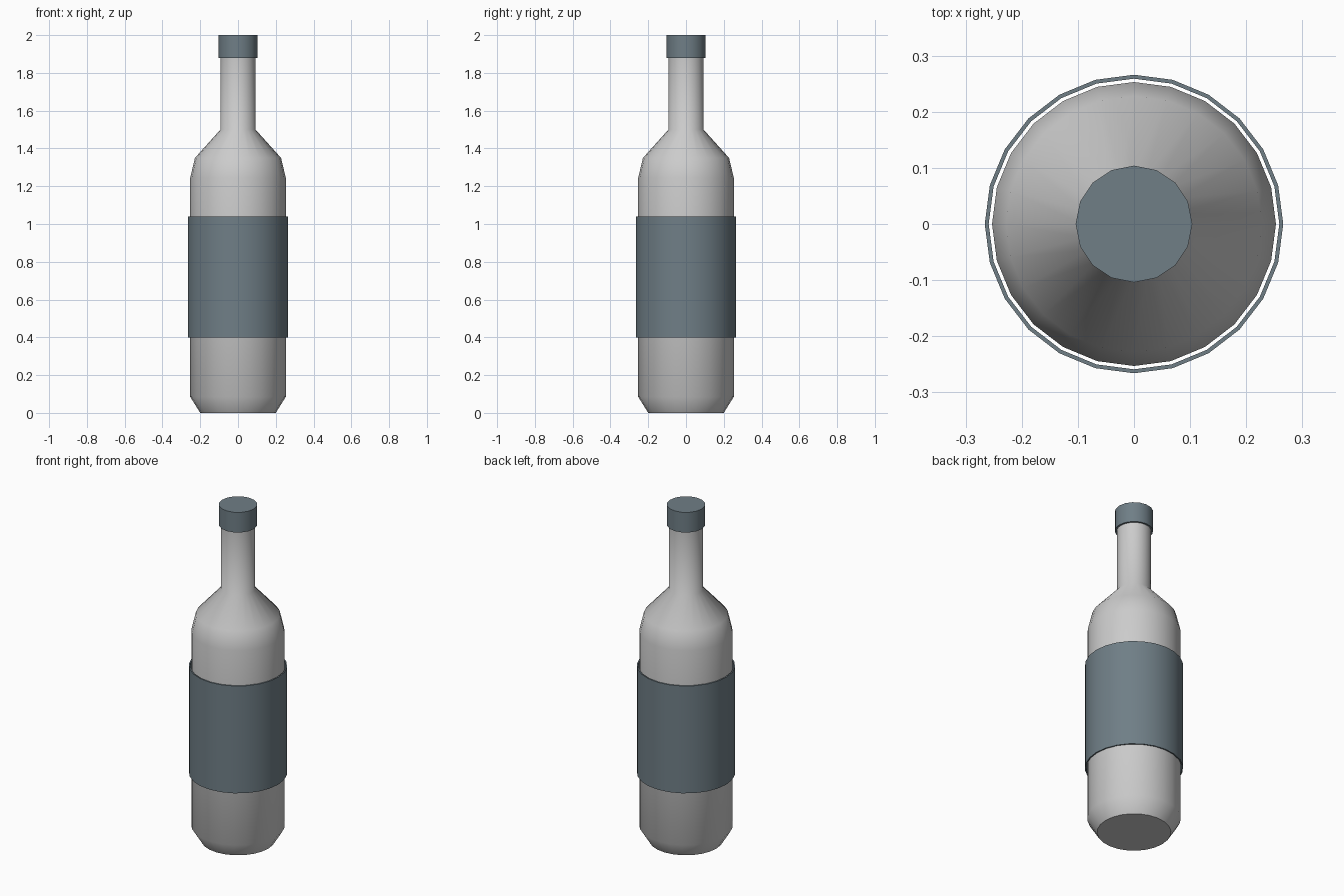
import bpy, bmesh, math

if "Cube" in bpy.data.objects:
    bpy.data.objects.remove(bpy.data.objects["Cube"])


def lathe(name, profile, sides, closed=False, material=None):
    """Revolve (radius, z) points around z; closed joins last ring to first, else ends are capped."""
    bm = bmesh.new()
    rings = []
    for r, z in profile:
        angles = [math.tau * i / sides for i in range(sides)]
        rings.append([bm.verts.new((r * math.cos(a), r * math.sin(a), z)) for a in angles])
    pairs = list(zip(rings, rings[1:]))
    if closed:
        pairs.append((rings[-1], rings[0]))
    else:
        bm.faces.new(rings[0][::-1])
        bm.faces.new(rings[-1])
    for low, high in pairs:
        for i in range(sides):
            j = (i + 1) % sides
            bm.faces.new((low[i], low[j], high[j], high[i]))
    bmesh.ops.recalc_face_normals(bm, faces=bm.faces)
    mesh = bpy.data.meshes.new(name)
    bm.to_mesh(mesh)
    bm.free()
    obj = bpy.data.objects.new(name, mesh)
    bpy.context.collection.objects.link(obj)
    if material:
        mesh.materials.append(material)
    bpy.ops.object.select_all(action='DESELECT')
    obj.select_set(True)
    bpy.context.view_layer.objects.active = obj
    bpy.ops.object.shade_smooth_by_angle(angle=math.radians(50))
    return obj


blue_grey = bpy.data.materials.new("blue_grey")
blue_grey.diffuse_color = (0.16, 0.21, 0.24, 1)
blue_grey.use_nodes = True
blue_grey.node_tree.nodes["Principled BSDF"].inputs["Base Color"].default_value = blue_grey.diffuse_color

# Bottle with chamfered base, shoulder and neck
lathe("bottle", [(0.2, 0), (0.253, 0.085), (0.253, 1.245), (0.228, 1.35),
                 (0.093, 1.5), (0.093, 1.89)], 24)

# Label: thin sleeve standing clear of the bottle
lathe("label", [(0.259, 0.4), (0.266, 0.4), (0.266, 1.04), (0.259, 1.04)], 24,
      closed=True, material=blue_grey)

# Cap over the neck
lathe("cap", [(0.104, 1.88), (0.104, 2.0)], 16, material=blue_grey)
